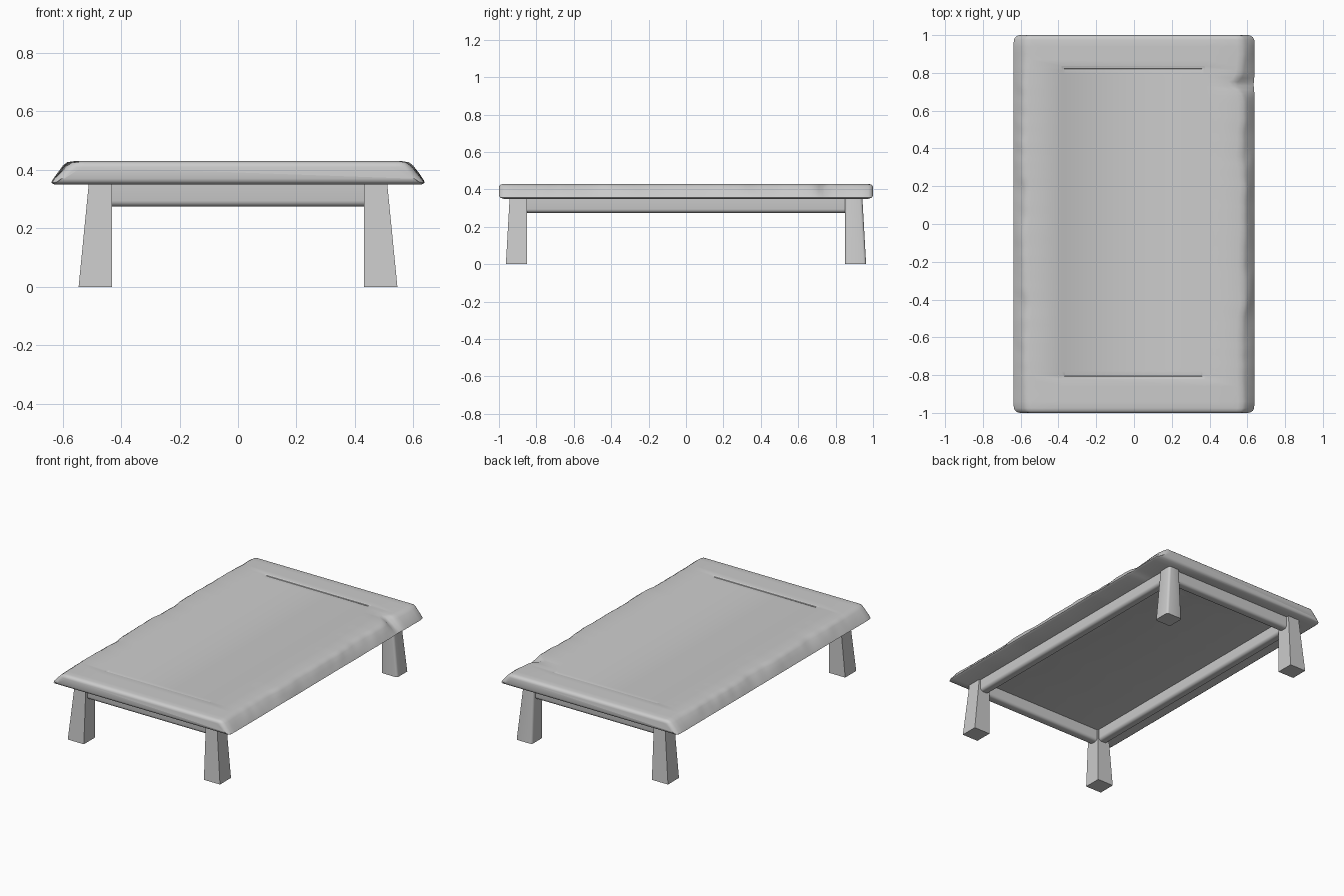
import bpy, bmesh, math
from mathutils import Vector, noise

cube = bpy.data.objects.get("Cube")
if cube:
    bpy.data.objects.remove(cube)

# Single stone-grey finish
grey = bpy.data.materials.new("plain_grey")
grey.use_nodes = True
colour = (0.6, 0.6, 0.6, 1)
grey.diffuse_color = colour
grey.node_tree.nodes["Principled BSDF"].inputs["Base Color"].default_value = colour


def make_object(name, bm, angle):
    bmesh.ops.recalc_face_normals(bm, faces=bm.faces)
    mesh = bpy.data.meshes.new(name)
    bm.to_mesh(mesh)
    bm.free()
    mesh.materials.append(grey)
    obj = bpy.data.objects.new(name, mesh)
    bpy.context.collection.objects.link(obj)
    bpy.ops.object.select_all(action='DESELECT')
    obj.select_set(True)
    bpy.context.view_layer.objects.active = obj
    bpy.ops.object.shade_smooth_by_angle(angle=math.radians(angle))
    return obj


# Table top: cross-section lofted along y, with worn sloping long edges
BOTTOM, TOP = 0.35, 0.43
EDGE = [(0.628, 0.0), (0.638, 0.08), (0.632, 0.2), (0.612, 0.5),
        (0.592, 0.8), (0.575, 0.95), (0.55, 1.0)]
PANEL_X, PANEL_Y = (-0.385, 0.375), (-0.82, 0.835)


def worn_edge(side, y, height):
    """Distance by which the edge is pushed in at this spot."""
    wave = noise.noise(Vector((side * 7, y * 5, height * 0.6)))
    fine = noise.noise(Vector((side * 3, y * 13, height)))
    push = height * (0.016 * wave + 0.008 * fine)
    if side > 0:
        push += 0.05 * height * math.exp(-((y - 0.74) / 0.03) ** 2)
    return push


def section(y, inset, squash):
    def point(x, h):
        side = 1 if x > 0 else -1
        x -= side * (inset + worn_edge(side, y, h))
        h = min(max(h, squash), 1 - squash)
        return (x, y, BOTTOM + h * (TOP - BOTTOM))
    right = [point(x, h) for x, h in EDGE]
    flat = [(x, y, BOTTOM + (1 - squash) * (TOP - BOTTOM)) for x in reversed(PANEL_X)]
    left = [point(-x, h) for x, h in reversed(EDGE)]
    return right + flat + left


# Rounded ends need a few extra stations
ROUND = [(1.0, 0.035, 0.25), (0.997, 0.022, 0.13), (0.99, 0.01, 0.05), (0.975, 0.002, 0.0)]
stations = [(-y, i, s) for y, i, s in ROUND]
count = 80
for k in range(count + 1):
    stations.append((PANEL_Y[0] + (PANEL_Y[1] - PANEL_Y[0]) * k / count, 0, 0))
stations += [(y, 0, 0) for y in (-0.94, -0.9, -0.86, 0.87, 0.9, 0.94)]
stations += ROUND
stations.sort()

bm = bmesh.new()
rings = [[bm.verts.new(p) for p in section(*s)] for s in stations]
n = len(rings[0])
panel = []
for a, b in zip(rings, rings[1:]):
    for i in range(n):
        j = (i + 1) % n
        face = bm.faces.new((a[i], a[j], b[j], b[i]))
        mid = face.calc_center_median()
        if i == len(EDGE) and PANEL_Y[0] < mid.y < PANEL_Y[1]:
            panel.append(face)
bm.faces.new(rings[0])
bm.faces.new(rings[-1])
bmesh.ops.recalc_face_normals(bm, faces=bm.faces)

# Shallow recessed panel
bmesh.ops.inset_region(bm, faces=panel, thickness=0.004, depth=-0.003)
bmesh.ops.inset_region(bm, faces=panel, thickness=0.014, depth=0)
bmesh.ops.inset_region(bm, faces=panel, thickness=0.004, depth=-0.003)
make_object("table_top", bm, 50)


# Legs: vertical on the inner sides, flaring outwards to the foot
def leg(name, sx, sy):
    bm = bmesh.new()
    bmesh.ops.create_cube(bm, size=1)
    for v in bm.verts:
        foot = v.co.z < 0
        x = (0.545 if foot else 0.51) if v.co.x > 0 else 0.43
        y = (0.963 if foot else 0.943) if v.co.y > 0 else 0.85
        v.co = (sx * x, sy * y, 0 if foot else BOTTOM + 0.005)
    upright = [e for e in bm.edges if abs(e.verts[0].co.z - e.verts[1].co.z) > 0.1]
    bmesh.ops.bevel(bm, geom=upright, offset=0.014, segments=3, profile=0.5, affect='EDGES')
    make_object(name, bm, 40)


for sx, x_name in ((1, "left"), (-1, "right")):
    for sy, y_name in ((-1, "front"), (1, "back")):
        leg(f"{y_name}_{x_name}_leg", sx, sy)


# Rails under the top, rounded along the bottom
def rail(name, centre, size):
    bm = bmesh.new()
    bmesh.ops.create_cube(bm, size=1)
    for v in bm.verts:
        v.co = Vector(c + s * k for c, s, k in zip(centre, size, v.co))
    along = 0 if size[0] > size[1] else 1
    lower = [e for e in bm.edges
             if all(v.co.z < centre[2] for v in e.verts)
             and abs(e.verts[0].co[along] - e.verts[1].co[along]) > 0.1]
    bmesh.ops.bevel(bm, geom=lower, offset=0.02, segments=4, profile=0.5, affect='EDGES')
    make_object(name, bm, 40)


for s, x_name, y_name in ((1, "left", "back"), (-1, "right", "front")):
    rail(f"{x_name}_rail", (s * 0.468, 0, 0.315), (0.065, 1.72, 0.08))
    rail(f"{y_name}_rail", (0, s * 0.893, 0.315), (0.88, 0.065, 0.08))
